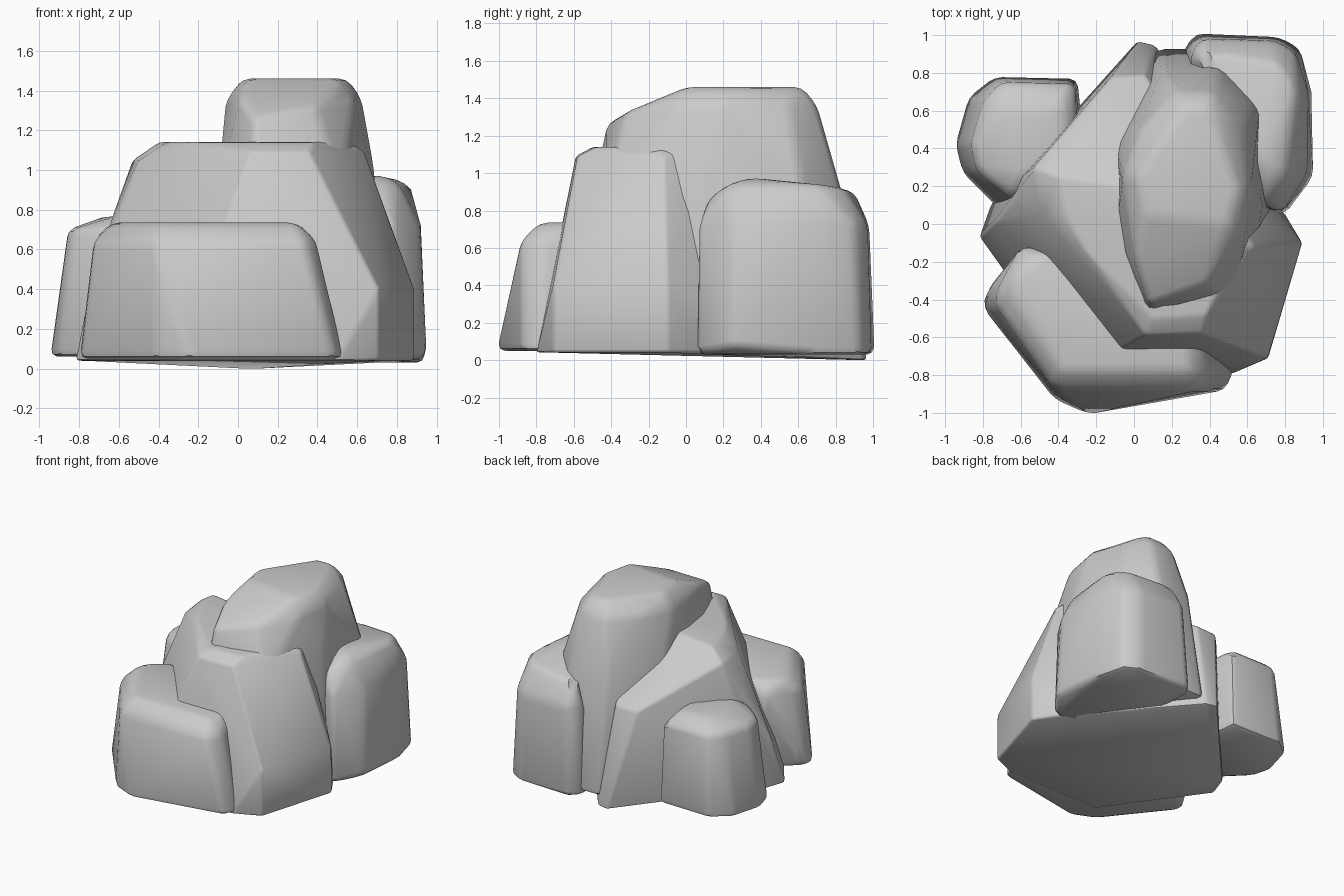
import bpy, bmesh, math


def rock(name, rings, bevel=0.04):
    """Faceted boulder: convex hull of a few outlines, with softened edges."""
    bm = bmesh.new()
    for z, outline in rings:
        for p in outline:
            bm.verts.new((p[0], p[1], p[2] if len(p) > 2 else z))
    hull = bmesh.ops.convex_hull(bm, input=bm.verts[:])
    loose = {g for g in hull["geom_interior"] + hull["geom_unused"]
             if isinstance(g, bmesh.types.BMVert)}
    bmesh.ops.delete(bm, geom=[v for v in loose if v.is_valid], context='VERTS')
    bmesh.ops.dissolve_limit(bm, angle_limit=math.radians(6),
                             verts=bm.verts[:], edges=bm.edges[:])
    bmesh.ops.recalc_face_normals(bm, faces=bm.faces[:])
    sharp = [e for e in bm.edges
             if len(e.link_faces) == 2 and e.calc_face_angle(0) > math.radians(20)]
    bmesh.ops.bevel(bm, geom=sharp, offset=bevel, offset_type='OFFSET', segments=2,
                    profile=0.5, affect='EDGES', clamp_overlap=True)
    bmesh.ops.recalc_face_normals(bm, faces=bm.faces[:])
    mesh = bpy.data.meshes.new(name)
    bm.to_mesh(mesh)
    bm.free()
    ob = bpy.data.objects.new(name, mesh)
    bpy.context.collection.objects.link(ob)
    bpy.ops.object.select_all(action='DESELECT')
    ob.select_set(True)
    bpy.context.view_layer.objects.active = ob
    bpy.ops.object.shade_smooth_by_angle(angle=math.radians(40))
    return ob


# Tall peak, its top falling towards the front
rock("peak_rock", [
    (0.06, [(0.12, 0.93), (0.32, 0.93), (0.72, 0.6), (0.76, 0.1), (0.6, -0.5),
            (0.1, -0.6), (-0.15, -0.2), (-0.15, 0.5)]),
    (0.92, [(0.14, 0.8), (0.45, 0.83), (0.66, 0.62), (0.7, 0.1), (0.52, -0.42),
            (0.06, -0.5), (-0.1, -0.1), (-0.1, 0.4)]),
    (1.36, [(0.22, 0.7), (0.42, 0.7), (0.55, 0.55), (0.62, 0.2), (0.58, -0.05),
            (0.39, -0.32, 1.33), (0.08, -0.43, 1.26), (0.01, -0.2),
            (-0.06, 0.25), (0.03, 0.5)]),
    (1.46, [(0.27, 0.62), (0.4, 0.62), (0.55, 0.2), (0.5, 0.0), (0.02, 0.25),
            (0.06, 0.05)]),
])

# Broad middle rock, running from front right to the back
rock("middle_rock", [
    (0.04, [(0.02, 0.97, 0.0), (0.11, 0.95, 0.0), (0.8, 0.05), (0.89, -0.1),
            (0.71, -0.71), (0.5, -0.8), (-0.3, -0.8), (-0.82, -0.07), (-0.76, 0.1)]),
    (0.40, [(0.89, -0.1), (0.71, -0.71), (-0.75, 0.0)]),
    (0.74, [(-0.12, 0.78), (0.06, 0.79), (-0.64, 0.1)]),
    (1.09, [(0.06, -0.59), (0.36, -0.58), (0.64, -0.12), (-0.53, 0.3, 1.05),
            (-0.5, 0.05, 1.05)]),
    (1.14, [(0.1, -0.5), (0.38, -0.48), (0.56, -0.13), (0.5, 0.1),
            (-0.4, 0.25), (-0.36, 0.05), (-0.25, -0.15)]),
])

# Low rock at the back left
rock("left_rock", [
    (0.06, [(-0.95, 0.42), (-0.88, 0.67), (-0.74, 0.78), (-0.3, 0.77),
            (-0.25, 0.3), (-0.7, 0.06), (-0.91, 0.27)]),
    (0.70, [(-0.86, 0.42), (-0.8, 0.64), (-0.7, 0.75), (-0.31, 0.74),
            (-0.3, 0.3), (-0.64, 0.13), (-0.83, 0.28)]),
    (0.77, [(-0.66, 0.6), (-0.4, 0.62), (-0.35, 0.35), (-0.6, 0.25)]),
])

# Large rock at the back right
rock("back_rock", [
    (0.03, [(0.8, 0.05), (0.95, 0.25, 0.07), (0.94, 0.7), (0.88, 0.93),
            (0.77, 0.99), (0.33, 1.01), (0.26, 0.93), (0.3, 0.2)]),
    (0.72, [(0.78, 0.06), (0.92, 0.27), (0.92, 0.7), (0.86, 0.9),
            (0.75, 0.97), (0.36, 0.98), (0.3, 0.9)]),
    (0.94, [(0.66, 0.12, 0.88), (0.8, 0.24), (0.86, 0.72), (0.76, 0.85, 0.92),
            (0.48, 0.9, 0.9), (0.36, 0.88, 0.9), (0.68, 0.32, 0.98)]),
])

# Low wide rock at the front
rock("front_rock", [
    (0.05, [(-0.79, -0.36), (-0.8, -0.45), (-0.42, -0.93), (-0.24, -1.01),
            (0.49, -0.88), (0.54, -0.77), (0.4, -0.3), (-0.5, -0.1)]),
    (0.64, [(-0.72, -0.34), (-0.73, -0.43), (-0.42, -0.88), (0.34, -0.88),
            (0.4, -0.76), (-0.6, -0.12)]),
    (0.735, [(-0.64, -0.28), (-0.62, -0.42), (-0.38, -0.78), (0.29, -0.78),
             (0.3, -0.5), (-0.45, -0.15)]),
])
